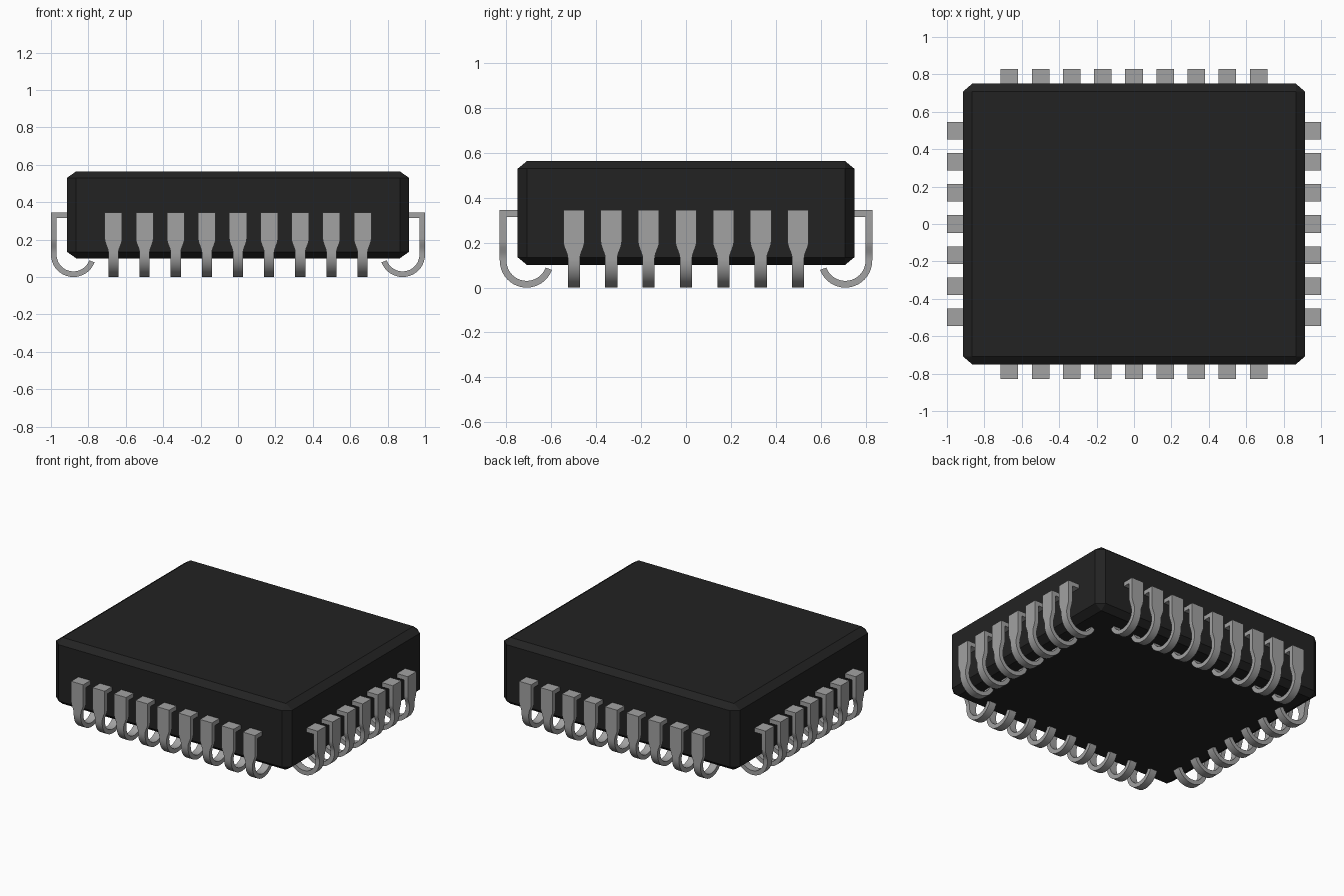
import bpy, bmesh, math

cube = bpy.data.objects.get("Cube")
if cube:
    bpy.data.objects.remove(cube, do_unlink=True)


def material(name, value):
    m = bpy.data.materials.new(name)
    m.use_nodes = True
    col = (value, value, value, 1.0)
    m.diffuse_color = col
    m.node_tree.nodes["Principled BSDF"].inputs["Base Color"].default_value = col
    return m


black = material("black_plastic", 0.0165)
metal = material("grey_metal", 0.36)


def add_object(name, mesh, loc=(0, 0, 0), turn=0.0):
    ob = bpy.data.objects.new(name, mesh)
    ob.location = loc
    ob.rotation_euler.z = turn
    bpy.context.collection.objects.link(ob)
    return ob


def mesh_from(bm, name, mat):
    bmesh.ops.recalc_face_normals(bm, faces=bm.faces)
    me = bpy.data.meshes.new(name)
    bm.to_mesh(me)
    bm.free()
    me.materials.append(mat)
    return me


# Chip body: chamfered block, scaled so the chamfer is shallower in y and z
HX, HY, Z0, Z1, C = 0.915, 0.75, 0.10, 0.565, 0.05
SY, SZ = 0.85, 0.70
bm = bmesh.new()
bmesh.ops.create_cube(bm, size=1)
bmesh.ops.scale(bm, vec=(2 * HX, 2 * HY / SY, (Z1 - Z0) / SZ), verts=bm.verts)
bmesh.ops.bevel(bm, geom=bm.edges[:], offset=C, segments=1, affect='EDGES')
bmesh.ops.scale(bm, vec=(1, SY, SZ), verts=bm.verts)
add_object("chip_body", mesh_from(bm, "chip_body", black), (0, 0, (Z0 + Z1) / 2))

# J-shaped lead: flat shoulder, tapering drop and curled foot.
# Each section is (outer x, outer z, inner x, inner z, half width)
WIDE, NARROW, T, R = 0.047, 0.027, 0.03, 0.12
sections = [(-0.10, 0.345, -0.10, 0.315, WIDE), (0, 0.345, -T, 0.315, WIDE)]
for i in range(7):
    t = i / 6
    z = 0.205 - 0.075 * t
    w = WIDE + (NARROW - WIDE) * t * t * (3 - 2 * t)
    sections.append((0, z, -T, z, w))
STEPS = 18
for i in range(STEPS + 1):
    a = -math.radians(160) * i / STEPS
    c, s = math.cos(a), math.sin(a)
    sections.append((-R + R * c, R + R * s, -R + (R - T) * c, R + (R - T) * s, NARROW))

bm = bmesh.new()
rings = [[bm.verts.new(p) for p in ((ox, -w, oz), (ox, w, oz), (ix, w, iz), (ix, -w, iz))]
         for ox, oz, ix, iz, w in sections]
for a, b in zip(rings, rings[1:]):
    for k in range(4):
        n = (k + 1) % 4
        bm.faces.new((a[k], a[n], b[n], b[k]))
bm.faces.new(rings[0])
bm.faces.new(rings[-1])
lead = mesh_from(bm, "lead", metal)

# Rows of leads: nine on front and back, seven on each side
PITCH = 0.1665
leads = []
for side, count, reach, turn in (("left", 7, 1.0, 0), ("back", 9, 0.83, 90),
                                 ("right", 7, 1.0, 180), ("front", 9, 0.83, 270)):
    a = math.radians(turn)
    for i in range(count):
        u = (i - (count - 1) / 2) * PITCH
        loc = (reach * math.cos(a) - u * math.sin(a), reach * math.sin(a) + u * math.cos(a), 0)
        leads.append(add_object(f"{side}_lead_{i + 1}", lead, loc, a))

# Smooth the curl while keeping the sheet edges sharp (mesh is shared)
bpy.ops.object.select_all(action='DESELECT')
leads[0].select_set(True)
bpy.context.view_layer.objects.active = leads[0]
bpy.ops.object.shade_smooth_by_angle(angle=math.radians(30))
